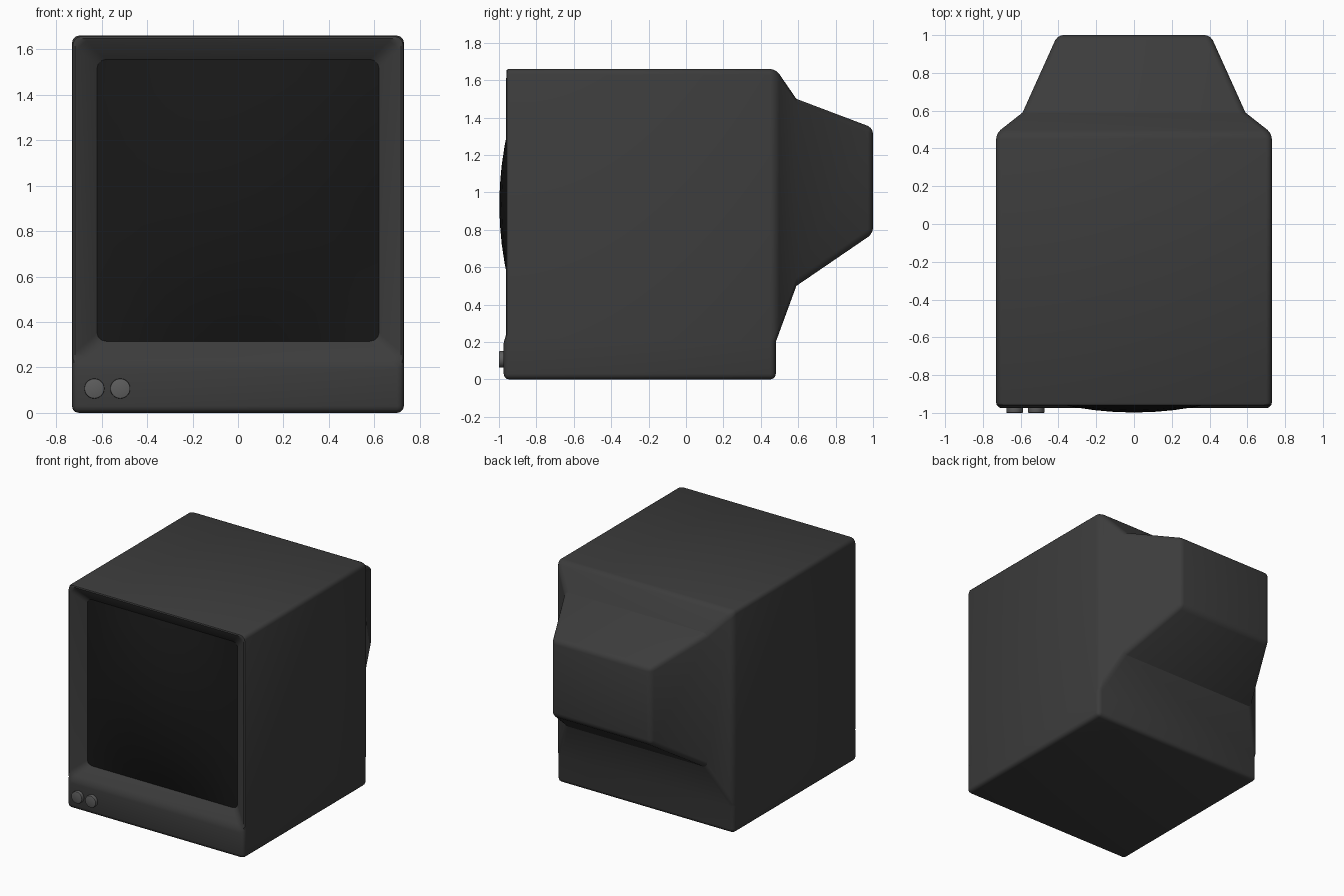
import bpy, bmesh, math
from mathutils import Matrix

if "Cube" in bpy.data.objects:
    bpy.data.objects.remove(bpy.data.objects["Cube"])


def material(name, v):
    m = bpy.data.materials.new(name)
    m.diffuse_color = (v, v, v, 1)
    m.use_nodes = True
    m.node_tree.nodes["Principled BSDF"].inputs["Base Color"].default_value = m.diffuse_color
    return m


def make_object(name, bm, mat):
    bmesh.ops.recalc_face_normals(bm, faces=bm.faces)
    mesh = bpy.data.meshes.new(name)
    bm.to_mesh(mesh)
    bm.free()
    mesh.materials.append(mat)
    ob = bpy.data.objects.new(name, mesh)
    bpy.context.collection.objects.link(ob)
    return ob


def finish(ob, width=0, segments=3, limit=40, smooth=30):
    bpy.context.view_layer.objects.active = ob
    ob.select_set(True)
    if width:
        b = ob.modifiers.new("bevel", 'BEVEL')
        b.width, b.segments = width, segments
        b.limit_method, b.angle_limit = 'ANGLE', math.radians(limit)
        bpy.ops.object.modifier_apply(modifier=b.name)
    bpy.ops.object.shade_smooth_by_angle(angle=math.radians(smooth))
    ob.select_set(False)


shell_mat = material("dark_plastic", 0.045)
glass_mat = material("dark_glass", 0.009)
knob_mat = material("grey_plastic", 0.11)

# Casing: rectangular rings lofted from the screen opening to the rear hump
# (half width, depth, bottom, top)
sections = [(0.62, -0.89, 0.315, 1.555),
            (0.73, -0.975, 0.22, 1.66),
            (0.73, 0.48, 0.20, 1.66),
            (0.59, 0.59, 0.50, 1.50),
            (0.405, 1.0, 0.78, 1.345)]
bm = bmesh.new()
rings = [[bm.verts.new(p) for p in ((-w, y, b), (w, y, b), (w, y, t), (-w, y, t))]
         for w, y, b, t in sections]
for k, (r, s) in enumerate(zip(rings, rings[1:])):
    for i in range(4):
        if k == 1 and i == 0:
            continue  # the plinth sits here instead of a floor
        j = (i + 1) % 4
        bm.faces.new((r[i], r[j], s[j], s[i]))
bm.faces.new(rings[-1])

# Chin and plinth below the main casing
fl, fr, br, bl = [bm.verts.new(p) for p in
                  ((-0.73, -0.975, 0), (0.73, -0.975, 0), (0.73, 0.48, 0), (-0.73, 0.48, 0))]
f, b = rings[1], rings[2]
for face in ((fl, fr, f[1], f[0]), (bl, br, b[1], b[0]), (fl, fr, br, bl),
             (fl, bl, b[0], f[0]), (fr, br, b[1], f[1])):
    bm.faces.new(face)
finish(make_object("casing", bm, shell_mat), 0.03)

# Bulging screen glass
bm = bmesh.new()
bmesh.ops.create_grid(bm, x_segments=12, y_segments=12, size=0.63)
for v in bm.verts:
    u, w = v.co.x / 0.63, v.co.y / 0.63
    v.co = (v.co.x, -0.885 - 0.113 * (1 - u * u) * (1 - w * w), 0.935 + v.co.y)
screen = make_object("screen", bm, glass_mat)
if screen.data.polygons[0].normal.y > 0:
    screen.data.flip_normals()
finish(screen, smooth=60)

# Two control knobs
for side, x in (("left", -0.632), ("right", -0.518)):
    bm = bmesh.new()
    bmesh.ops.create_cone(bm, cap_ends=True, segments=32, radius1=0.044, radius2=0.044,
                          depth=0.05, matrix=Matrix.Translation((x, -0.975, 0.107))
                          @ Matrix.Rotation(math.pi / 2, 4, 'X'))
    finish(make_object(side + "_knob", bm, knob_mat), 0.004, 2)
